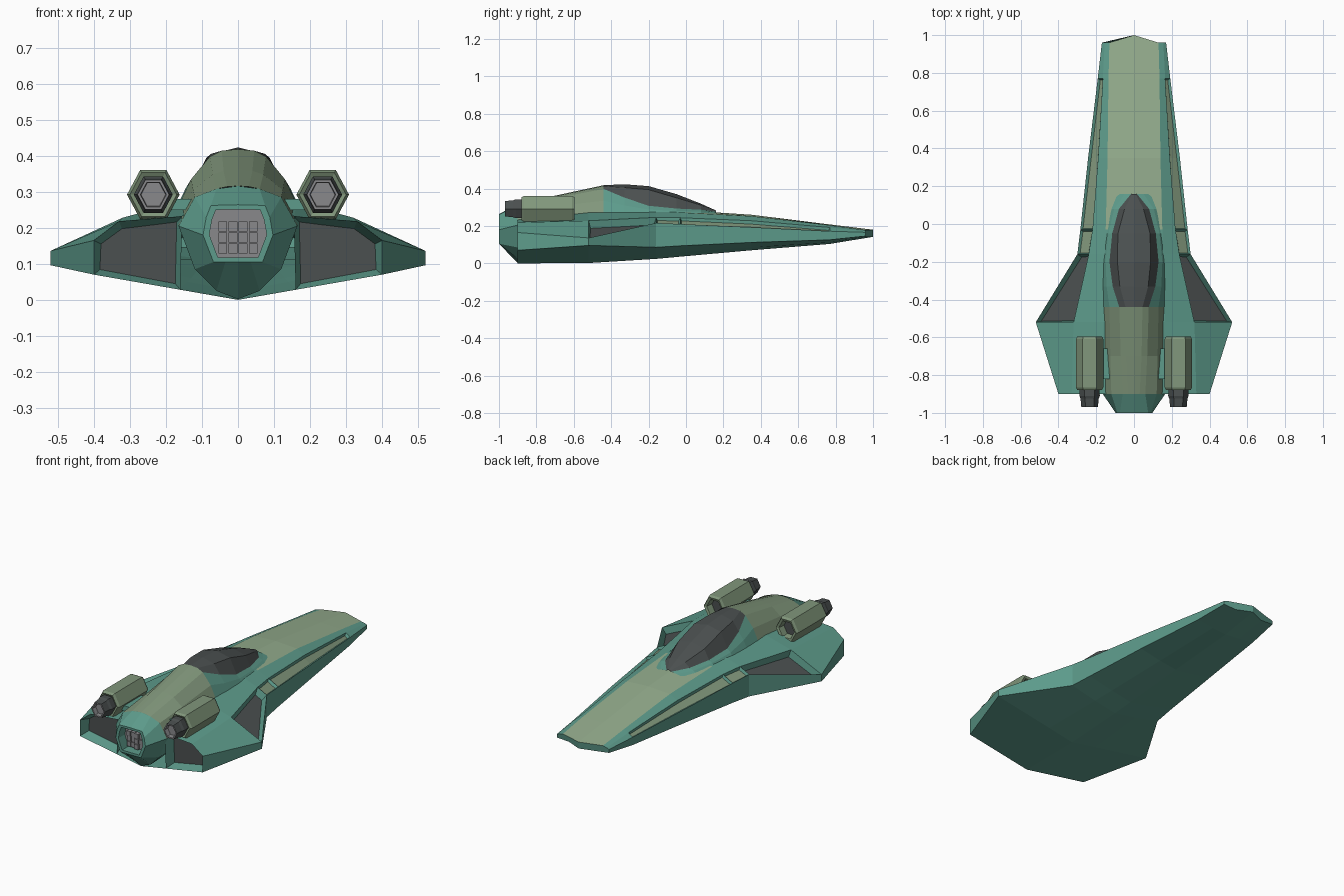
import bpy, bmesh, math, random

if "Cube" in bpy.data.objects:
    bpy.data.objects.remove(bpy.data.objects["Cube"])

def material(name, rgb):
    m = bpy.data.materials.new(name)
    m.diffuse_color = (*rgb, 1)
    m.use_nodes = True
    m.node_tree.nodes["Principled BSDF"].inputs["Base Color"].default_value = m.diffuse_color
    return m

GREEN = material("teal_green", (0.11, 0.33, 0.26))
PALE = material("pale_green", (0.30, 0.42, 0.27))
OLIVE = material("olive", (0.22, 0.31, 0.20))
DARK = material("dark_grey", (0.07, 0.08, 0.08))
GREY = material("metal_grey", (0.25, 0.25, 0.26))

def finish(name, bm, mats, mirror=True):
    me = bpy.data.meshes.new(name)
    bm.to_mesh(me)
    bm.free()
    for m in mats:
        me.materials.append(m)
    ob = bpy.data.objects.new(name, me)
    bpy.context.collection.objects.link(ob)
    if mirror:
        mod = ob.modifiers.new("mirror", 'MIRROR')
        mod.merge_threshold = 0.0005
    return ob

def loft(sections):
    """Skin open sections, listed nose to tail, each from low to high."""
    bm = bmesh.new()
    rows = [[bm.verts.new(p) for p in s] for s in sections]
    strips = [[bm.faces.new((a[j], a[j + 1], b[j + 1], b[j])) for j in range(len(a) - 1)]
              for a, b in zip(rows, rows[1:])]
    return bm, rows, strips

def at(y, *pts):
    return [(x, y, z) for x, z in pts]

# Hull half: keel, belly, lower edge, upper edge, shoulder, deck edge, centre
hull = [
    at(0.96, (0, .142), (.09, .142), (.17, .146), (.17, .166), (.155, .172), (.13, .178), (0, .180)),
    at(0.77, (0, .104), (.09, .112), (.192, .126), (.192, .172), (.165, .192), (.135, .204), (0, .208)),
    at(0.35, (0, .070), (.11, .085), (.243, .112), (.243, .193), (.19, .228), (.14, .252), (0, .260)),
    at(-.03, (0, .036), (.13, .060), (.284, .094), (.284, .210), (.22, .244), (.15, .272), (0, .285)),
    at(-.16, (0, .024), (.14, .050), (.30, .086), (.30, .216), (.24, .246), (.155, .275), (0, .29)),
    at(-.52, (0, .002), (.16, .032), (.52, .096), (.52, .136), (.32, .228), (.165, .27), (0, .29)),
    at(-.90, (0, .0), (.16, .028), (.40, .070), (.40, .165), (.33, .218), (.155, .232), (0, .25)),
]
for k in (0, 6):                       # pointed nose
    x, y, z = hull[0][k]
    hull[0][k] = (x, 1.0, z)
bm, rows, strips = loft(hull)
bm.faces.new(list(reversed(rows[0])))
tail_face = bm.faces.new(rows[-1][1:6])
for i in range(3):
    strips[i][5].material_index = 1
bm.normal_update()
# long side grooves, wing intakes and rear vents
groove = [strips[1][3], strips[2][3]]
bmesh.ops.inset_region(bm, faces=groove, thickness=0.01, depth=-0.015)
bmesh.ops.inset_individual(bm, faces=[strips[3][3]], thickness=0.012, depth=-0.015)
bmesh.ops.inset_individual(bm, faces=[strips[4][3]], thickness=0.015, depth=-0.04)
bmesh.ops.inset_individual(bm, faces=[tail_face], thickness=0.022, depth=-0.06)
for f in groove + [strips[3][3]]:
    f.material_index = 2
strips[4][3].material_index = tail_face.material_index = 3
finish("hull", bm, [GREEN, PALE, OLIVE, DARK])

# Cockpit: base, flank, window edge, window shoulder, crown
cockpit = [
    at(0.16, (.09, .265), (.05, .273), (.015, .277), (.008, .281), (0, .283)),
    at(0.08, (.125, .265), (.105, .277), (.08, .287), (.05, .311), (0, .319)),
    at(-.05, (.15, .265), (.135, .280), (.115, .293), (.085, .350), (0, .370)),
    at(-.20, (.165, .265), (.15, .288), (.13, .308), (.088, .394), (0, .413)),
    at(-.33, (.168, .262), (.145, .310), (.113, .352), (.075, .405), (0, .423)),
    at(-.44, (.168, .255), (.13, .335), (.078, .398), (.045, .414), (0, .418)),
]
finish("cockpit_collar", loft([s[:3] for s in cockpit])[0], [GREEN])
finish("canopy", loft([s[2:] for s in cockpit])[0], [DARK])

# Spine behind the canopy
spine = [
    cockpit[-1],
    at(-.70, (.168, .225), (.125, .305), (.07, .348), (.04, .358), (0, .362)),
    at(-.90, (.165, .205), (.12, .285), (.06, .308), (.03, .314), (0, .316)),
]
finish("spine", loft(spine)[0], [OLIVE])

# Tail pod with recessed main exhaust
rear = [(0, .105), (.035, .105), (.068, .105), (.097, .18), (.088, .23), (.075, .262), (0, .264)]
inner = [(x * .82, .185 + (z - .185) * .84) for x, z in rear]
ring = [(0, .002), (.06, .025), (.12, .085), (.165, .205), (.12, .285), (.06, .308), (0, .316)]
bm, rows, strips = loft([at(-.80, *[(x, z * .98 + .004) for x, z in ring]), at(-.90, *ring),
                         at(-1.0, *rear), at(-1.0, *inner), at(-.94, *inner)])
bm.faces.new(rows[-1]).material_index = 1
finish("tail_pod", bm, [GREEN, GREY])

# Machinery inside the exhaust
random.seed(4)
bm = bmesh.new()
for i in range(4):
    for j in range(3):
        r = bmesh.ops.create_cube(bm, size=1)["verts"]
        bmesh.ops.scale(bm, verts=r, vec=(.024, random.uniform(.02, .05), .028))
        bmesh.ops.translate(bm, verts=r, vec=(-.042 + .028 * i, -.945, .142 + .031 * j))
finish("exhaust_machinery", bm, [GREY], mirror=False)

# Hexagonal engine pods
def hex_tube(name, profile, mats, dark_from=99):
    """profile: (y, radius) rings from front to back, closed at both ends."""
    bm = bmesh.new()
    rings = [[bm.verts.new((.235 + r * math.cos(k * math.pi / 3), y,
                            .292 + r * 1.08 * math.sin(k * math.pi / 3)))
              for k in range(6)] for y, r in profile]
    for n, (a, b) in enumerate(zip(rings, rings[1:])):
        for k in range(6):
            f = bm.faces.new((a[k], a[k - 1], b[k - 1], b[k]))
            f.material_index = int(n >= dark_from)
    front = bm.faces.new(rings[0])
    back = bm.faces.new(rings[-1])
    front.material_index = back.material_index = len(mats) - 1
    bmesh.ops.recalc_face_normals(bm, faces=bm.faces)
    finish(name, bm, mats)

hex_tube("engine_pod", [(-.64, .045), (-.60, .05), (-.595, .065), (-.61, .073),
                        (-.865, .073), (-.88, .065), (-.87, .045)], [OLIVE, DARK])
hex_tube("engine_nozzle", [(-.86, .052), (-.91, .054), (-.925, .048), (-.968, .044),
                           (-.968, .036), (-.94, .034)], [DARK, GREY], dark_from=3)

# Struts tying the engines to spine and wing
bm = bmesh.new()
for size, pos in (((.08, .16, .03), (.15, -.74, .265)), ((.07, .2, .04), (.235, -.74, .225))):
    r = bmesh.ops.create_cube(bm, size=1)["verts"]
    bmesh.ops.scale(bm, verts=r, vec=size)
    bmesh.ops.translate(bm, verts=r, vec=pos)
finish("engine_struts", bm, [GREEN])
